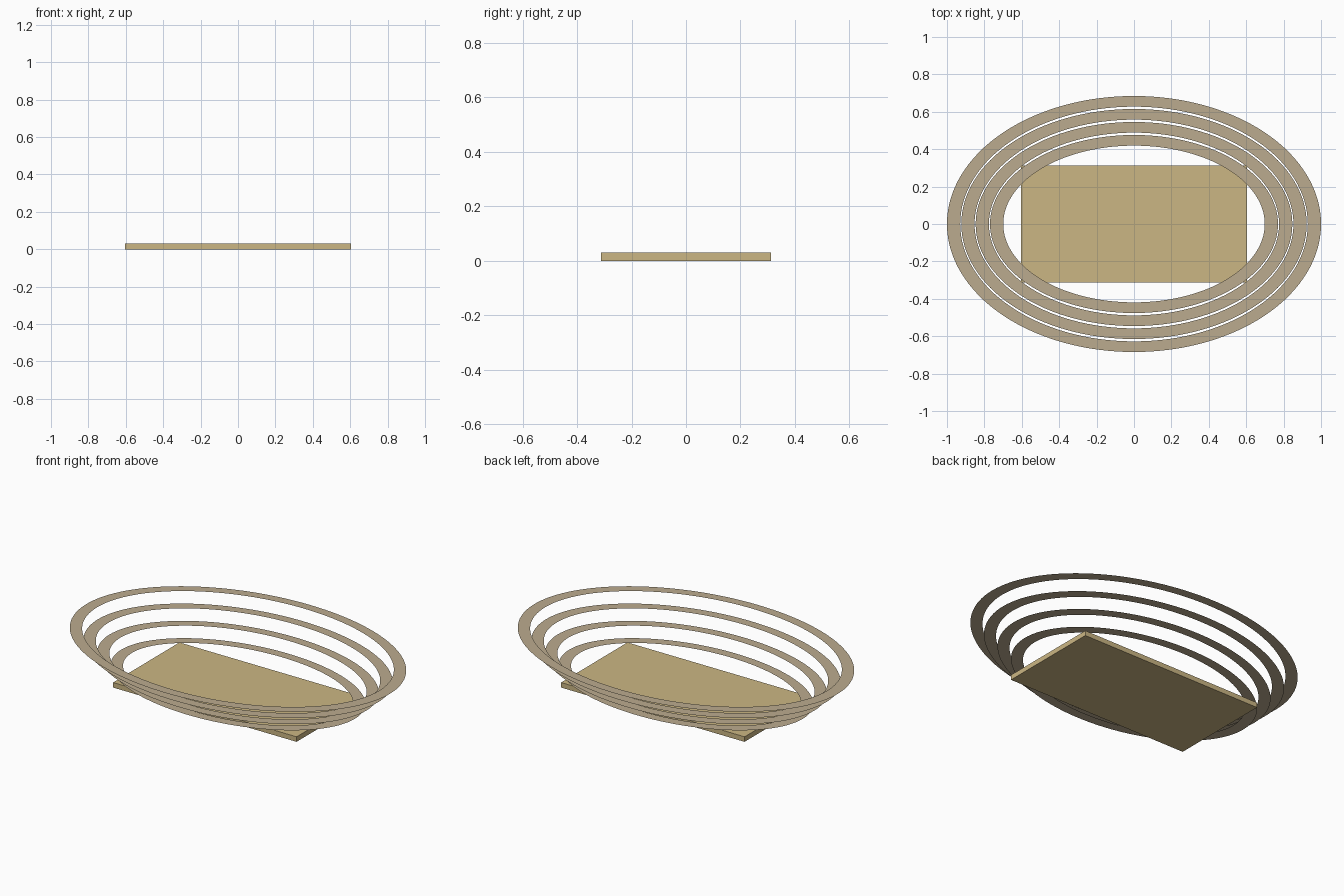
import bpy, bmesh
from math import cos, sin, tau

cube = bpy.data.objects.get("Cube")
if cube:
    bpy.data.objects.remove(cube, do_unlink=True)


def make_material(name, rgb):
    mat = bpy.data.materials.new(name)
    mat.use_nodes = True
    mat.diffuse_color = (*rgb, 1)
    mat.node_tree.nodes["Principled BSDF"].inputs["Base Color"].default_value = (*rgb, 1)
    return mat


def add_object(name, bm, mat):
    mesh = bpy.data.meshes.new(name)
    bm.to_mesh(mesh)
    bm.free()
    mesh.materials.append(mat)
    obj = bpy.data.objects.new(name, mesh)
    bpy.context.collection.objects.link(obj)
    return obj


def add_ring(name, outer, inner, z, mat, segments=128):
    """Flat elliptical band, facing up."""
    bm = bmesh.new()
    loops = []
    for rx, ry in (outer, inner):
        loops.append([bm.verts.new((rx * cos(tau * i / segments), ry * sin(tau * i / segments), z))
                      for i in range(segments)])
    out, inn = loops
    for i in range(segments):
        j = (i + 1) % segments
        bm.faces.new((out[i], out[j], inn[j], inn[i]))
    return add_object(name, bm, mat)


sand = make_material("sand", (0.60, 0.47, 0.23))
stone = make_material("warm stone", (0.50, 0.41, 0.275))

# Rectangular floor slab
bm = bmesh.new()
bmesh.ops.create_cube(bm, size=1)
bmesh.ops.scale(bm, vec=(1.21, 0.625, 0.03), verts=bm.verts)
bmesh.ops.translate(bm, vec=(0, 0, 0.015), verts=bm.verts)
add_object("floor_slab", bm, sand)

# Four seating tiers, each wider and higher than the last
for k in range(4):
    rx, ry = 0.77 + 0.0767 * k, 0.476 + 0.0695 * k
    add_ring(f"seating_tier_{k + 1}", (rx, ry), (rx - 0.071, ry - 0.057),
             0.062 + 0.07 * k, stone)
